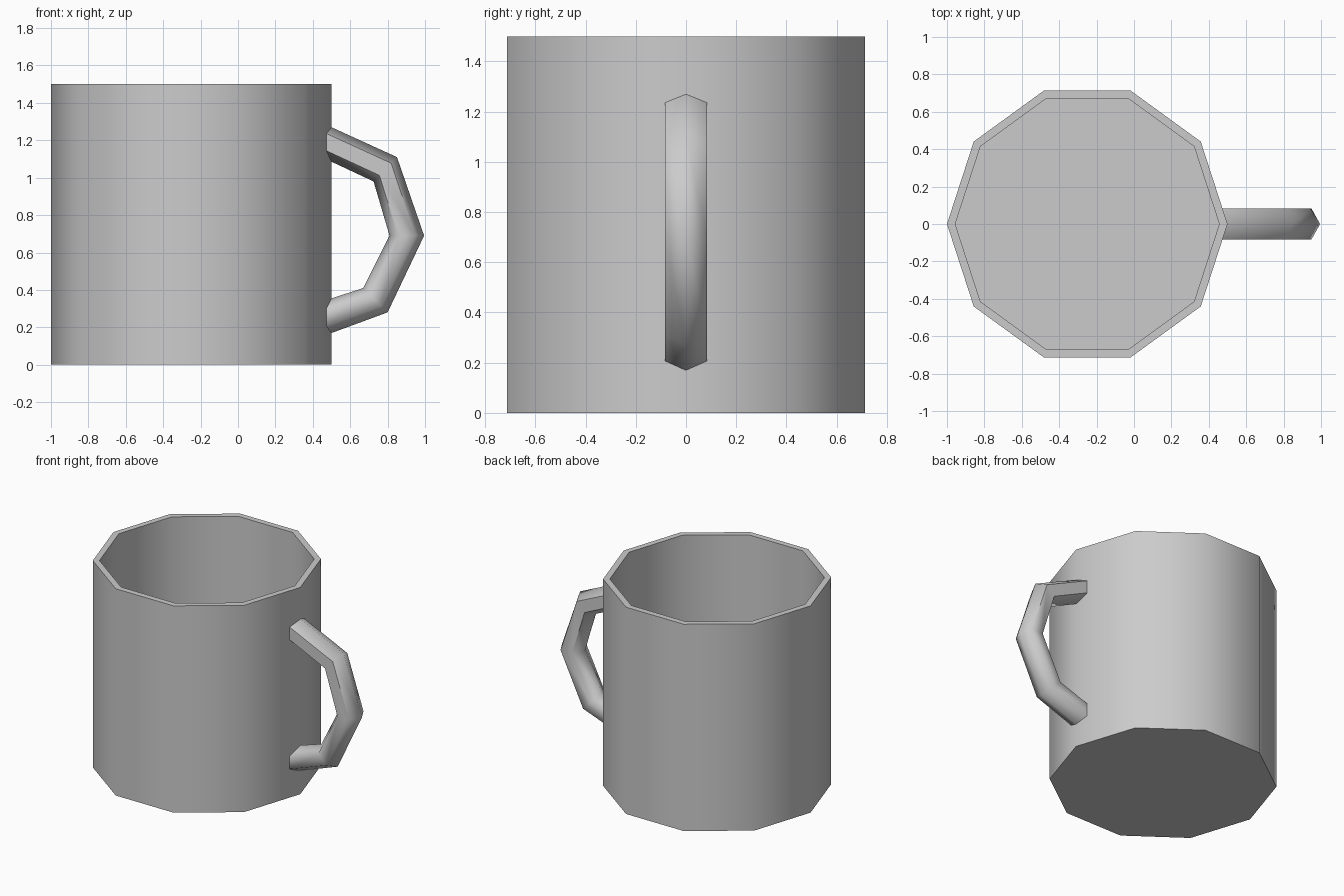
import bpy, bmesh
from math import pi, cos, sin, radians

if "Cube" in bpy.data.objects:
    bpy.data.objects.remove(bpy.data.objects["Cube"])

SIDES, RADIUS, HEIGHT, WALL = 10, 0.75, 1.5, 0.042
CENTRE_X = -0.25


def finish(name, bm, angle):
    bmesh.ops.recalc_face_normals(bm, faces=bm.faces)
    mesh = bpy.data.meshes.new(name)
    bm.to_mesh(mesh)
    bm.free()
    obj = bpy.data.objects.new(name, mesh)
    bpy.context.collection.objects.link(obj)
    bpy.ops.object.select_all(action='DESELECT')
    obj.select_set(True)
    bpy.context.view_layer.objects.active = obj
    bpy.ops.object.shade_smooth_by_angle(angle=radians(angle))
    return obj


def bridge(bm, a, b):
    n = len(a)
    for i in range(n):
        j = (i + 1) % n
        bm.faces.new((a[i], a[j], b[j], b[i]))


# Mug body: ten-sided cup, walls and floor of even thickness
bm = bmesh.new()
inner = RADIUS - WALL / cos(pi / SIDES)
profile = [(RADIUS, 0), (RADIUS, HEIGHT), (inner, HEIGHT), (inner, WALL)]
rings = [[bm.verts.new((CENTRE_X + r * cos(2 * pi * i / SIDES),
                        r * sin(2 * pi * i / SIDES), z))
          for i in range(SIDES)] for r, z in profile]
for a, b in zip(rings, rings[1:]):
    bridge(bm, a, b)
bm.faces.new(rings[0])
bm.faces.new(rings[-1])
finish("mug_body", bm, 50)

# Handle: hexagonal tube, each ring given by its outer and inner point (x, z)
path = [((0.46, 1.288), (0.46, 1.104)),
        ((0.85, 1.11), (0.725, 0.98)),
        ((0.995, 0.69), (0.81, 0.69)),
        ((0.80, 0.28), (0.67, 0.41)),
        ((0.46, 0.155), (0.46, 0.342))]
bm = bmesh.new()
rings = []
for (ox, oz), (ix, iz) in path:
    ring = []
    for k in range(6):
        t = (1 + cos(k * pi / 3)) / 2
        ring.append(bm.verts.new((ix + (ox - ix) * t,
                                  0.096 * sin(k * pi / 3),
                                  iz + (oz - iz) * t)))
    rings.append(ring)
for a, b in zip(rings, rings[1:]):
    bridge(bm, a, b)
bm.faces.new(rings[0])
bm.faces.new(rings[-1])
finish("handle", bm, 63)
